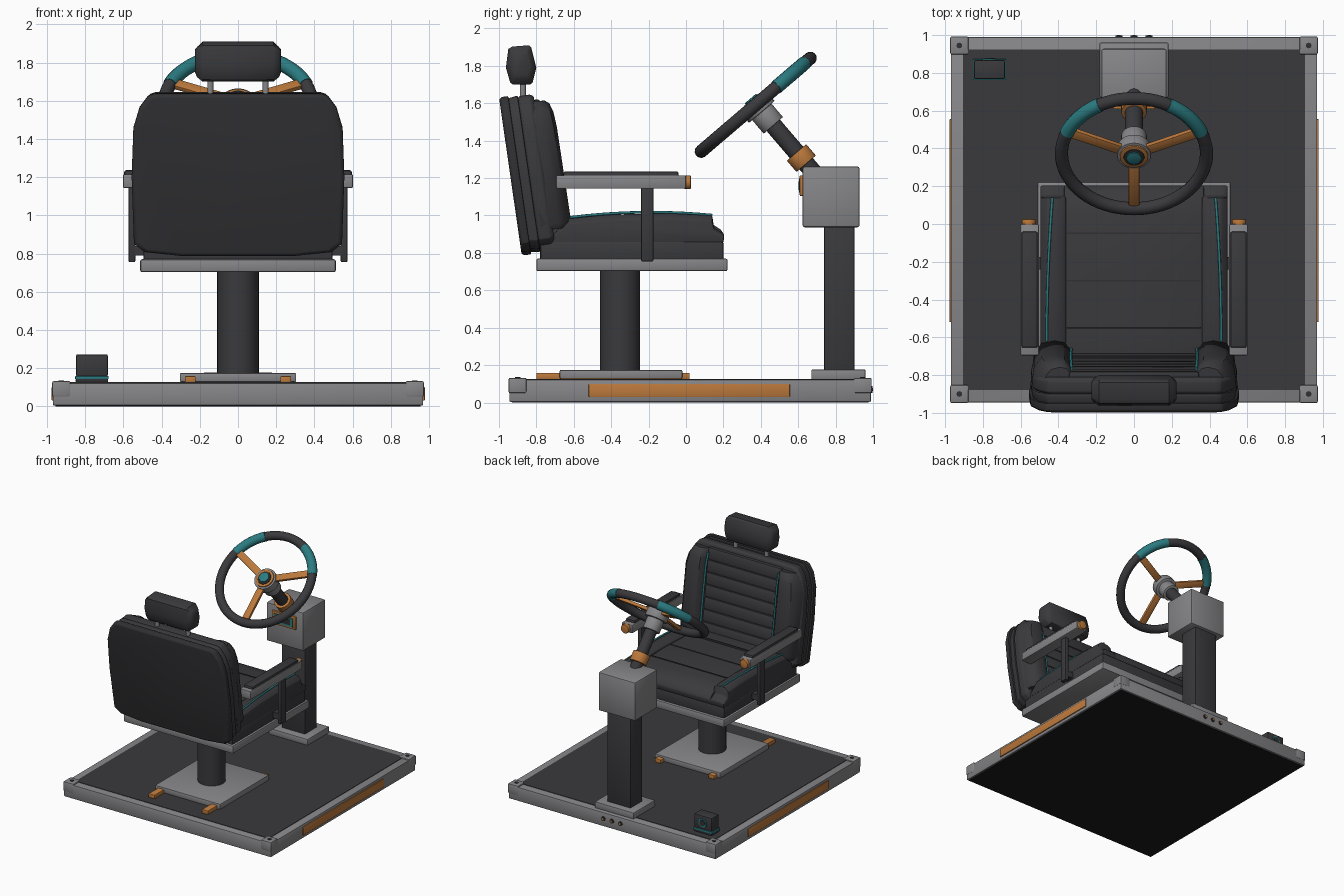
import bpy, bmesh, math
from mathutils import Vector

if "Cube" in bpy.data.objects:
    bpy.data.objects.remove(bpy.data.objects["Cube"])

def material(name, rgb):
    m = bpy.data.materials.new(name)
    m.diffuse_color = (*rgb, 1)
    m.use_nodes = True
    m.node_tree.nodes["Principled BSDF"].inputs["Base Color"].default_value = m.diffuse_color
    return m

CHAR = material("charcoal upholstery", (0.042, 0.041, 0.046))
SHELL = material("dark shell", (0.030, 0.030, 0.033))
GREY = material("metal grey", (0.24, 0.24, 0.25))
COPPER = material("copper", (0.50, 0.19, 0.045))
TEAL = material("teal", (0.024, 0.20, 0.22))
BLACK = material("black", (0.011, 0.011, 0.013))

def finish(name, bm, mat, bevel=0.0, seg=2):
    bmesh.ops.recalc_face_normals(bm, faces=bm.faces)
    if bevel:
        edges = [e for e in bm.edges if len(e.link_faces) == 2 and e.calc_face_angle() > math.radians(28)]
        bmesh.ops.bevel(bm, geom=edges, offset=bevel, segments=seg, profile=0.5,
                        affect='EDGES', clamp_overlap=True)
    me = bpy.data.meshes.new(name)
    bm.to_mesh(me)
    bm.free()
    return link(name, me, mat)

def link(name, me, mat):
    me.materials.clear()
    me.materials.append(mat)
    ob = bpy.data.objects.new(name, me)
    bpy.context.collection.objects.link(ob)
    bpy.ops.object.select_all(action='DESELECT')
    ob.select_set(True)
    bpy.context.view_layer.objects.active = ob
    bpy.ops.object.shade_smooth_by_angle(angle=math.radians(35))
    return ob

def loft(name, rings, mat, bevel=0.0, seg=2):
    bm = bmesh.new()
    vs = [[bm.verts.new(p) for p in r] for r in rings]
    n = len(vs[0])
    for a, b in zip(vs, vs[1:]):
        for i in range(n):
            bm.faces.new((a[i], a[(i + 1) % n], b[(i + 1) % n], b[i]))
    bm.faces.new(vs[0])
    bm.faces.new(vs[-1])
    return finish(name, bm, mat, bevel, seg)

def ident(x, y, z):
    return Vector((x, y, z))

def box(name, x, y, z, mat, bevel=0.0, f=ident, seg=2):
    ring = lambda c: [f(x[0], y[0], c), f(x[1], y[0], c), f(x[1], y[1], c), f(x[0], y[1], c)]
    return loft(name, [ring(z[0]), ring(z[1])], mat, bevel, seg)

def cyl(name, p0, p1, r, mat, bevel=0.0, n=32):
    p0, p1 = Vector(p0), Vector(p1)
    q = Vector((0, 0, 1)).rotation_difference(p1 - p0)
    ring = lambda c: [c + q @ Vector((r * math.cos(2 * math.pi * i / n), r * math.sin(2 * math.pi * i / n), 0))
                      for i in range(n)]
    return loft(name, [ring(p0), ring(p1)], mat, bevel)

def tube(name, pts, r, mat, cyclic=False):
    cu = bpy.data.curves.new(name, 'CURVE')
    cu.dimensions = '3D'
    cu.bevel_depth, cu.bevel_resolution, cu.use_fill_caps = r, 4, True
    sp = cu.splines.new('POLY')
    sp.points.add(len(pts) - 1)
    for p, co in zip(sp.points, pts):
        p.co = (*co, 1)
    sp.use_cyclic_u = cyclic
    tmp = bpy.data.objects.new(name + " path", cu)
    bpy.context.collection.objects.link(tmp)
    me = bpy.data.meshes.new_from_object(tmp.evaluated_get(bpy.context.evaluated_depsgraph_get()))
    bpy.data.objects.remove(tmp)
    return link(name, me, mat)

# platform
box("platform_frame", (-.97, .97), (-.945, .99), (.004, .122), GREY, .008)
box("platform_underside", (-.955, .955), (-.93, .975), (0, .008), BLACK)
box("platform_deck", (-.905, .905), (-.88, .925), (.115, .126), CHAR)
for sx in (-1, 1):
    for y in (-.9, .945):
        cx = sx * .925
        box("corner_cap", (cx - .048, cx + .048), (y - .048, y + .048), (.05, .132), GREY, .008)
        cyl("corner_screw", (cx, y, .13), (cx, y, .136), .015, SHELL, n=12)
box("side_strip_right", (.96, .978), (-.52, .555), (.03, .10), COPPER, .003)
box("side_strip_left", (-.976, -.96), (-.52, .555), (.03, .10), COPPER, .003)
for x in (-.08, 0, .08):
    cyl("rear_socket", (x, .98, .07), (x, .997, .07), .018, SHELL, n=16)
    cyl("rear_socket_pin", (x, .98, .07), (x, 1.0, .07), .009, COPPER, n=12)

# sensor box
box("sensor_foot", (-.85, -.68), (.765, .87), (.125, .145), SHELL, .005)
box("sensor_band", (-.853, -.677), (.762, .873), (.142, .158), TEAL, .003)
box("sensor_box", (-.848, -.682), (.768, .868), (.156, .272), CHAR, .008)
cyl("sensor_ring", (-.765, .86, .215), (-.765, .876, .215), .036, TEAL, n=24)
cyl("sensor_lens", (-.765, .86, .215), (-.765, .880, .215), .025, SHELL, n=24)

# seat pedestal
box("seat_base_plate", (-.305, .305), (-.675, -.02), (.128, .174), GREY, .006)
for s in (-1, 1):
    box("seat_rail", (s * .25 - .028, s * .25 + .028), (-.8, .02), (.124, .158), COPPER, .005)
cyl("seat_post", (0, -.352, .17), (0, -.352, .71), .107, CHAR, n=48)
box("seat_pan", (-.512, .512), (-.8, .222), (.702, .77), GREY, .01)

# seat cushion
box("seat_lower_cushion", (-.495, .495), (-.78, .2), (.745, .862), CHAR, .012)
mid = [(-.78, .855), (.2, .855), (.205, .895), (.185, .925), (.14, .955), (.05, .975),
       (-.25, .98), (-.6, .965), (-.78, .96)]
loft("seat_cushion", [[(x, y, z) for y, z in mid] for x in (-.37, .37)], CHAR, .008)
side = [(-.75, .855), (.2, .855), (.205, .9), (.15, .935), (.14, 1.0), (-.1, 1.012), (-.4, 1.005), (-.63, .985)]
for s in (-1, 1):
    loft("seat_bolster", [[(s * x, y, .855 + (z - .855) * k) for y, z in side]
                          for x, k in ((.36, .88), (.40, 1), (.46, 1), (.495, .8))], CHAR, .008)
    tube("seat_piping", [(s * (.462 - .03 * t * t), -.62 + .76 * t, .99 + .085 * t * (1 - t) + .012 * t)
                         for t in [i / 10 for i in range(11)]], .007, TEAL)
for y in (-.55, -.3, -.05):
    box("seat_seam", (-.355, .355), (y - .004, y + .004), (.95, .982), SHELL)

# reclined backrest frame: x, forward depth, height up the back
C, S = math.cos(math.radians(8.2)), math.sin(math.radians(8.2))
def B(x, d, h):
    return Vector((x, -.88 + d * C - h * S, .8 + h * C + d * S))

half = [(.30, -.015), (.49, .005), (.545, .05), (.557, .4), (.548, .66), (.515, .77), (.47, .83), (.44, .84)]
outline = half + [(-x, h) for x, h in reversed(half)]
def slab(name, layers, mat, bevel):
    loft(name, [[B(x * k, d, .42 + (h - .42) * k) for x, h in outline] for d, k in layers], mat, bevel)
slab("back_shell", ((0, .97), (.012, 1), (.05, 1)), SHELL, .005)
slab("back_shell_lip", ((.045, .97), (.085, .985), (.1, .985)), CHAR, .005)
slab("back_pad", ((.095, .95), (.11, .98), (.165, .98), (.185, .95)), CHAR, .006)
n = 7
for i in range(n):
    h0 = .1 + i * .1
    box("back_rib_cushion", (-.345, .345), (.15, .215), (h0, h0 + .1), CHAR, .014, B)

# backrest bolsters with piping
sec = [(.32, .15), (.335, .235), (.37, .275), (.42, .287), (.49, .27), (.53, .22), (.54, .12)]
for s in (-1, 1):
    rings = [[B(s * (.33 + (x - .33) * k), .12 + (d - .12) * q, h) for x, d in sec]
             for h, k, q in ((.1, .92, .9), (.13, 1, 1), (.64, 1, .98), (.72, .9, .94), (.77, .75, .85), (.79, .68, .7))]
    loft("back_bolster", rings, CHAR)
    tube("back_piping", [B(s * .332, .238, .12), B(s * .334, .238, .4), B(s * .332, .236, .65), B(s * .33, .222, .76)],
         .008, TEAL)

# headrest
head = [(-.95, 1.89), (-.93, 1.903), (-.84, 1.91), (-.828, 1.9), (-.8, 1.79), (-.82, 1.71), (-.835, 1.7),
        (-.925, 1.7), (-.94, 1.71), (-.963, 1.79)]
def hring(x, k, dz):
    return [(x, -.88 + (y + .88) * k, 1.795 + dz + (z - 1.795 - dz) * k) for y, z in head]
loft("headrest", [hring(-.226, .55, .02), hring(-.215, .75, 0), hring(-.185, 1, 0), hring(.185, 1, 0),
                  hring(.215, .75, 0), hring(.226, .55, .02)], CHAR)
for s in (-1, 1):
    cyl("headrest_post", (s * .145, -.872, 1.58), (s * .145, -.872, 1.72), .016, GREY, n=16)

# armrests
for s in (-1, 1):
    X = lambda a, b: (s * a, s * b)
    box("armrest_bar", X(.503, .603), (-.695, 0), (1.143, 1.215), GREY, .008)
    box("armrest_pad", X(.51, .596), (-.655, -.04), (1.2, 1.236), CHAR, .01)
    cyl("armrest_knob", (s * .557, -.01, 1.178), (s * .557, .026, 1.178), .037, COPPER, .005, 24)
    box("armrest_support", X(.538, .573), (-.24, -.175), (.755, 1.16), CHAR, .005)
    box("armrest_bracket", X(.48, .545), (-.24, -.175), (.79, .84), CHAR)

# steering console
box("console_base", (-.182, .182), (.67, .96), (.122, .176), GREY, .006)
box("console_post", (-.11, .11), (.738, .9), (.17, .95), CHAR, .006)
box("console_box", (-.173, .173), (.623, .928), (.937, 1.262), GREY, .012)
box("console_panel", (-.11, .11), (.608, .63), (1.105, 1.215), COPPER, .004)
box("console_screen", (-.09, .09), (.603, .63), (1.122, 1.198), TEAL)
box("console_screen_glass", (-.065, .065), (.601, .63), (1.137, 1.183), SHELL)

# steering wheel frame: u sideways, v up the wheel, w toward driver
CT, ST = math.cos(math.radians(40.5)), math.sin(math.radians(40.5))
def W(u, v, w):
    return Vector((u, .373 + v * CT - w * ST, 1.592 + v * ST + w * CT))
def arc(a0, a1, n, r=.384):
    return [W(r * math.cos(a), r * math.sin(a), 0)
            for a in (math.radians(a0 + (a1 - a0) * i / n) for i in range(n + 1))]
tube("wheel_rim", arc(0, 360, 64)[:-1], .035, CHAR, True)
tube("wheel_grip_right", arc(22, 62, 12), .038, TEAL)
tube("wheel_grip_left", arc(118, 158, 12), .038, TEAL)
for a in (24, 156, 270):
    ca, sa = math.cos(math.radians(a)), math.sin(math.radians(a))
    R = lambda p, q, w: W(p * ca - q * sa, p * sa + q * ca, w)
    box("wheel_spoke", (.05, .37), (-.028, .028), (-.012, .014), COPPER, .004, R)
for name, w0, w1, r, m in (
        ("steering_shaft", -.5, 0, .047, CHAR), ("shaft_grey_collar", -.145, -.05, .068, GREY),
        ("shaft_copper_collar", -.415, -.335, .068, COPPER), ("hub_body", -.05, .02, .09, GREY),
        ("hub_ring", .0, .03, .075, COPPER), ("hub_cap", .02, .036, .055, SHELL),
        ("hub_button", .02, .044, .04, TEAL)):
    cyl(name, W(0, 0, w0), W(0, 0, w1), r, m, .004)
